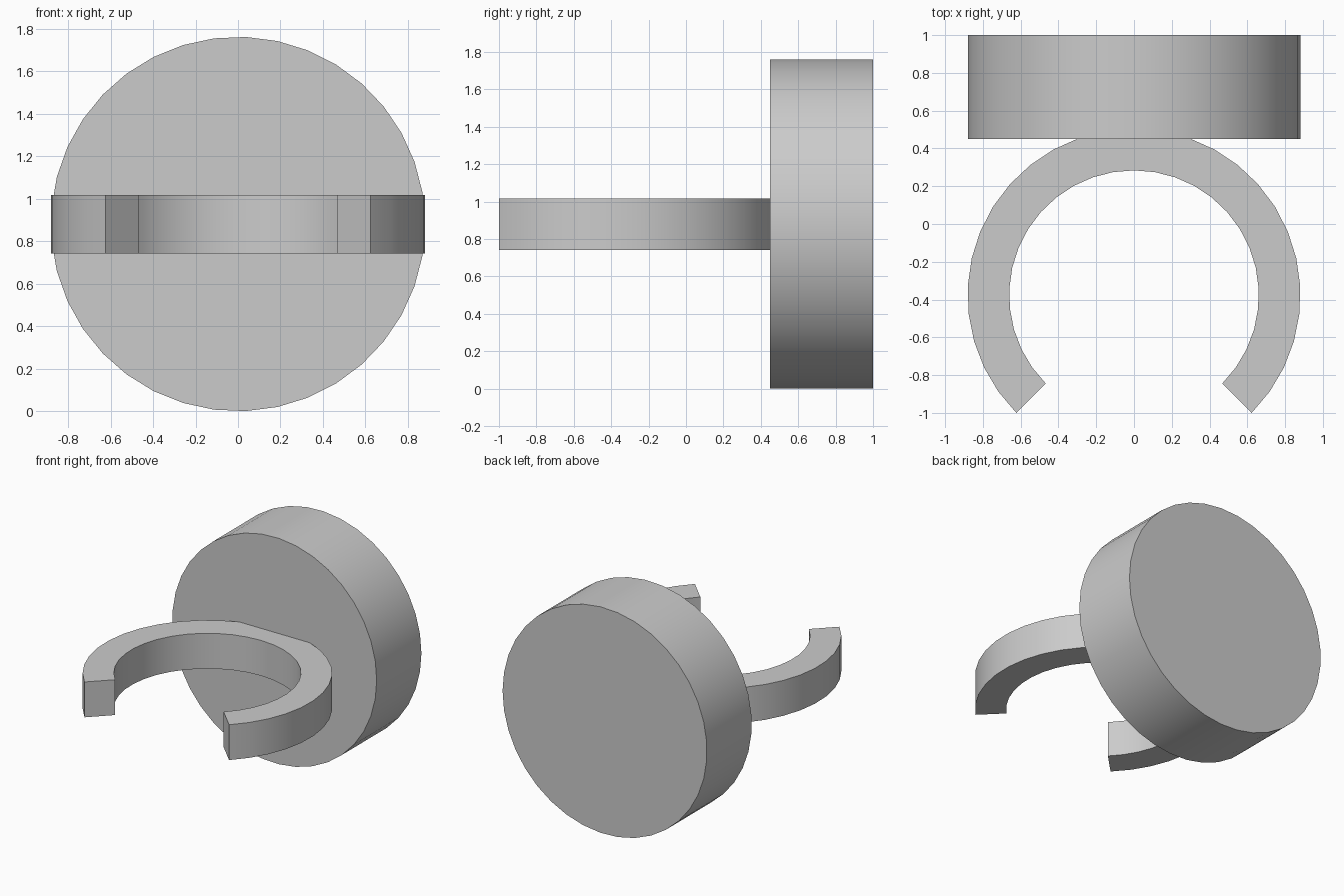
import bpy, bmesh, math
from mathutils import Matrix, Vector

cube = bpy.data.objects.get("Cube")
if cube:
    bpy.data.objects.remove(cube, do_unlink=True)

UNIT = 2 / (25 + 16 * math.sin(math.pi / 4))   # design unit scaled to fit
OUTER, INNER = 16 * UNIT, 12 * UNIT
BAND, DEPTH = 5 * UNIT, 10 * UNIT
FACE_Y = 1 - DEPTH
RING_Y = FACE_Y - 15 * UNIT
MID_Z = OUTER * math.cos(math.pi / 74)

grey = bpy.data.materials.new("plain grey")
grey.use_nodes = True
grey.diffuse_color = (0.6, 0.6, 0.6, 1)
grey.node_tree.nodes["Principled BSDF"].inputs["Base Color"].default_value = (0.6, 0.6, 0.6, 1)


def finish(bm, name):
    bmesh.ops.recalc_face_normals(bm, faces=bm.faces)
    mesh = bpy.data.meshes.new(name)
    bm.to_mesh(mesh)
    bm.free()
    mesh.materials.append(grey)
    obj = bpy.data.objects.new(name, mesh)
    bpy.context.collection.objects.link(obj)
    bpy.ops.object.select_all(action='DESELECT')
    obj.select_set(True)
    bpy.context.view_layer.objects.active = obj
    bpy.ops.object.shade_smooth_by_angle(angle=math.radians(30))
    return obj


# Round base disc, axis along y
bm = bmesh.new()
rim = [bm.verts.new((OUTER * math.cos(a), FACE_Y, MID_Z + OUTER * math.sin(a)))
       for a in (math.tau * i / 37 for i in range(37))]
face = bm.faces.new(rim)
side = bmesh.ops.extrude_face_region(bm, geom=[face], use_keep_orig=True)
bmesh.ops.translate(bm, vec=(0, DEPTH, 0),
                    verts=[v for v in side["geom"] if isinstance(v, bmesh.types.BMVert)])
finish(bm, "base_disc")

# Open clip ring: rectangular section swept through three quarters of a turn
bm = bmesh.new()
section = [bm.verts.new((r, 0, z)) for r, z in
           ((INNER, -BAND / 2), (OUTER, -BAND / 2), (OUTER, BAND / 2), (INNER, BAND / 2))]
start = bm.faces.new(section)
bmesh.ops.rotate(bm, verts=section, matrix=Matrix.Rotation(-math.pi / 4, 3, 'Z'))
bmesh.ops.spin(bm, geom=[start] + section + list(start.edges), axis=(0, 0, 1),
               cent=(0, 0, 0), angle=1.5 * math.pi, steps=28, use_duplicate=False)
# Close the starting end if the sweep consumed it
ends = [e for e in bm.edges if e.is_boundary]
if ends:
    bmesh.ops.holes_fill(bm, edges=ends, sides=4)
bmesh.ops.translate(bm, verts=bm.verts, vec=Vector((0, RING_Y, MID_Z)))
finish(bm, "clip_ring")
